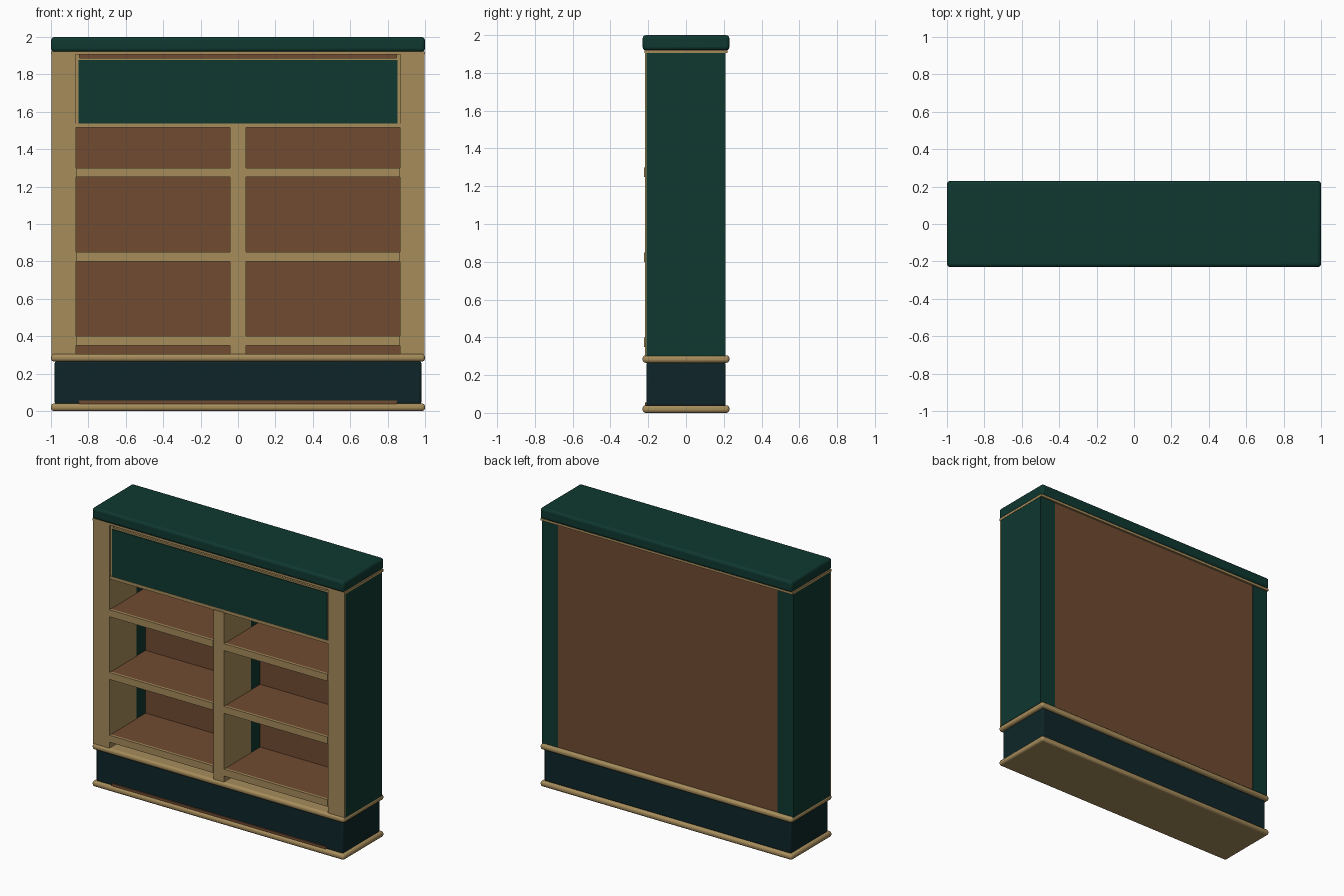
import bpy

cube = bpy.data.objects.get("Cube")
if cube:
    bpy.data.objects.remove(cube, do_unlink=True)


def material(name, srgb):
    m = bpy.data.materials.new(name)
    m.use_nodes = True
    col = [(c / 255 / 12.92) if c < 11 else ((c / 255 + 0.055) / 1.055) ** 2.4 for c in srgb] + [1]
    m.diffuse_color = col
    m.node_tree.nodes["Principled BSDF"].inputs["Base Color"].default_value = col
    return m


GREEN = material("dark green paint", (15, 56, 48))
NAVY = material("blue black paint", (14, 37, 40))
TAN = material("light wood", (166, 140, 91))
BROWN = material("brown wood", (112, 75, 49))


def box(name, x, y, z, mat, bevel=0, segments=3):
    """Box from (min, max) ranges, with optionally rounded edges."""
    bpy.ops.mesh.primitive_cube_add(size=1, location=[sum(r) / 2 for r in (x, y, z)])
    ob = bpy.context.object
    ob.name = name
    ob.scale = [r[1] - r[0] for r in (x, y, z)]
    bpy.ops.object.transform_apply(location=False, rotation=False, scale=True)
    ob.data.materials.append(mat)
    if bevel:
        mod = ob.modifiers.new("rounded edges", "BEVEL")
        mod.width = bevel
        mod.segments = segments
        bpy.ops.object.shade_smooth_by_angle()
    return ob


def paint(ob, mat, rule):
    """Give a second colour to the faces picked by a rule."""
    ob.data.materials.append(mat)
    for f in ob.data.polygons:
        if rule(f):
            f.material_index = 1


FULL = (-1, 1)
DEPTH = (-0.23, 0.23)

# Plinth with rounded mouldings
box("bottom_moulding", FULL, DEPTH, (0, 0.04), TAN, 0.016)
box("plinth", (-0.98, 0.98), (-0.21, 0.21), (0.035, 0.268), NAVY, 0.012)
box("plinth_strip", (-0.85, 0.85), (-0.218, -0.2), (0.035, 0.056), BROWN)
box("waist_moulding", FULL, DEPTH, (0.265, 0.305), TAN, 0.016)

# Top slab over a thin wood fillet
box("top_fillet", FULL, (-0.22, 0.22), (1.905, 1.922), TAN)
box("top_slab", FULL, DEPTH, (1.92, 2.0), GREEN, 0.018)

# Side walls: painted carcass, wood facing and wood inner lining
for side, s in (("right", -1), ("left", 1)):
    def span(a, b):
        return tuple(sorted((s * a, s * b)))
    box(side + "_wall", span(0.872, 0.998), (-0.208, 0.208), (0.3, 1.91), GREEN)
    box(side + "_facing", span(0.868, 0.998), (-0.218, -0.207), (0.3, 1.91), TAN)
    box(side + "_lining", span(0.867, 0.875), (-0.21, 0.09), (0.3, 1.52), TAN)

    # Shelves with wood front lips
    for i, top in enumerate((0.4, 0.85, 1.3)):
        box(f"{side}_shelf_{i + 1}", span(0.04, 0.87), (-0.21, 0.2), (top - 0.045, top - 0.002), BROWN)
        box(f"{side}_shelf_lip_{i + 1}", span(0.044, 0.866), (-0.222, -0.205), (top - 0.05, top), TAN)

    # Header frame stile
    box(side + "_header_stile", span(0.848, 0.87), (-0.205, -0.17), (1.52, 1.91), TAN)

# Central divider, painted towards the back
box("divider", (-0.043, 0.042), (-0.218, 0.09), (0.3, 1.52), TAN)
box("divider_back", (-0.04, 0.039), (0.09, 0.2), (0.3, 1.52), GREEN)

# Back panel
box("back_panel", (-0.873, 0.873), (0.195, 0.206), (0.3, 1.91), BROWN)

# Header: wood box, rails and painted sign board
header = box("header_box", (-0.87, 0.87), (-0.185, 0.2), (1.522, 1.908), BROWN)
paint(header, TAN, lambda f: f.normal.z < -0.5)
box("header_top_rail", (-0.868, 0.868), (-0.205, -0.18), (1.874, 1.888), TAN)
box("header_bottom_rail", (-0.868, 0.868), (-0.212, -0.18), (1.515, 1.537), TAN)
box("header_board", (-0.852, 0.852), (-0.21, -0.18), (1.535, 1.876), GREEN)
